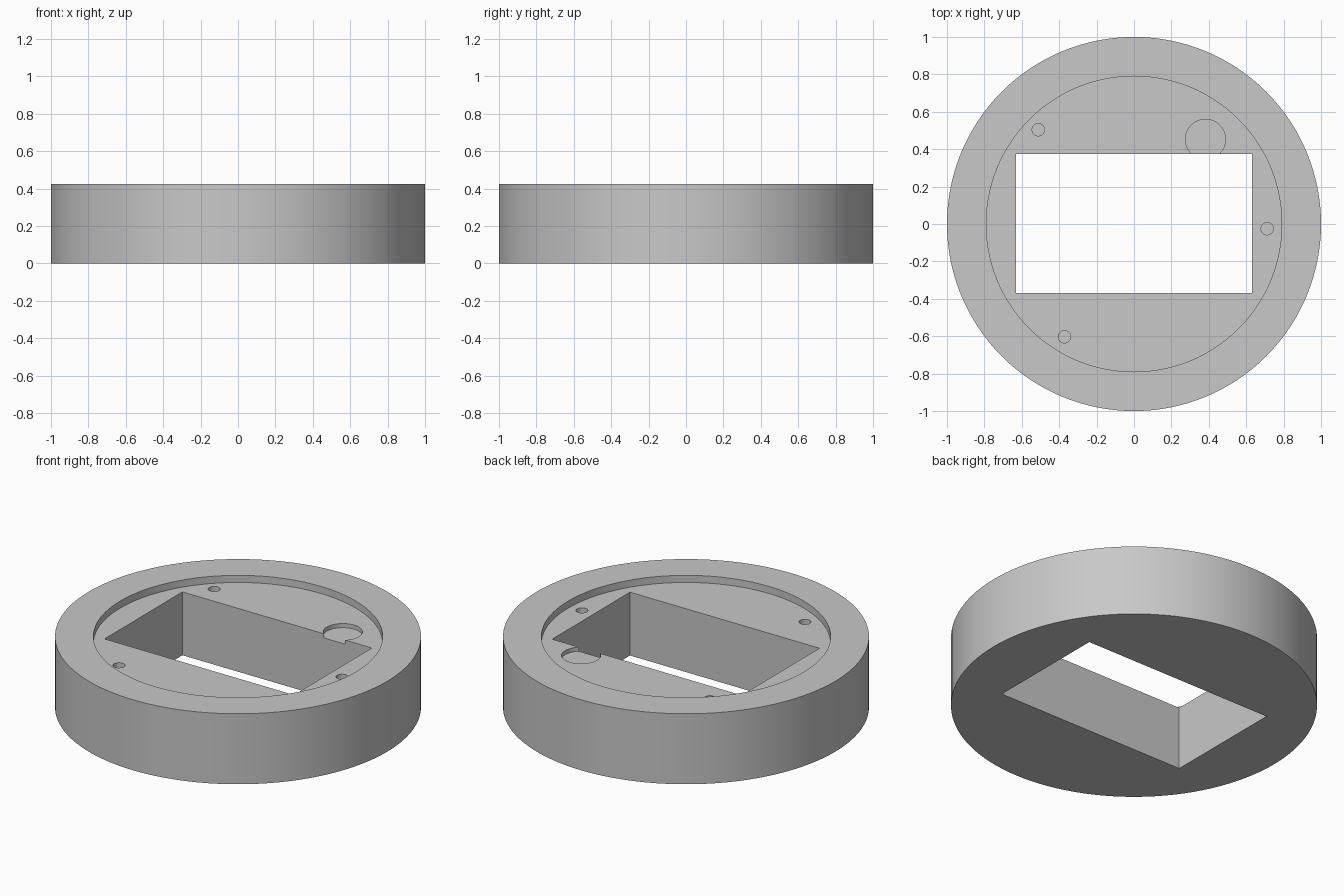
import bpy

cube = bpy.data.objects.get("Cube")
if cube:
    bpy.data.objects.remove(cube, do_unlink=True)

HEIGHT = 0.425
FLOOR = HEIGHT - 0.043      # level of the recessed face
OVER = 0.1                  # how far cutters stick out

grey = bpy.data.materials.new("light grey")
grey.use_nodes = True
colour = (0.58, 0.58, 0.58, 1)
grey.diffuse_color = colour
grey.node_tree.nodes["Principled BSDF"].inputs["Base Color"].default_value = colour


def cylinder(name, x, y, radius, bottom, top, sides):
    bpy.ops.mesh.primitive_cylinder_add(
        vertices=sides, radius=radius, depth=top - bottom,
        location=(x, y, (top + bottom) / 2))
    obj = bpy.context.object
    obj.name = name
    obj.data.materials.append(grey)
    return obj


# Round body
body = cylinder("ring_body", 0, 0, 1, 0, HEIGHT, 128)

# Shallow round recess in the top
cutters = [cylinder("recess_cutter", 0, 0, 0.79, FLOOR, HEIGHT + OVER, 128)]

# Rectangular opening right through
bpy.ops.mesh.primitive_cube_add(size=1, location=(0, 0.002, HEIGHT / 2))
window = bpy.context.object
window.name = "opening_cutter"
window.scale = (1.264, 0.742, HEIGHT + 2 * OVER)
window.data.materials.append(grey)
cutters.append(window)

# Shallow round pocket that breaks into the opening
cutters.append(cylinder("pocket_cutter", 0.382, 0.453, 0.107,
                        FLOOR - 0.025, HEIGHT + OVER, 64))

# Three blind screw holes
for x, y in ((-0.512, 0.504), (0.712, -0.025), (-0.372, -0.603)):
    cutters.append(cylinder("screw_hole_cutter", x, y, 0.033,
                            FLOOR - 0.1, HEIGHT + OVER, 32))

# Cut each one out of the body
bpy.context.view_layer.objects.active = body
for cutter in cutters:
    cutter.hide_render = True
    mod = body.modifiers.new(cutter.name, "BOOLEAN")
    mod.operation = "DIFFERENCE"
    mod.solver = "EXACT"
    mod.object = cutter
    bpy.ops.object.modifier_apply(modifier=mod.name)
for cutter in cutters:
    bpy.data.objects.remove(cutter, do_unlink=True)

# Smooth walls with crisp rims
bpy.ops.object.select_all(action="DESELECT")
body.select_set(True)
bpy.context.view_layer.objects.active = body
bpy.ops.object.shade_smooth_by_angle()
